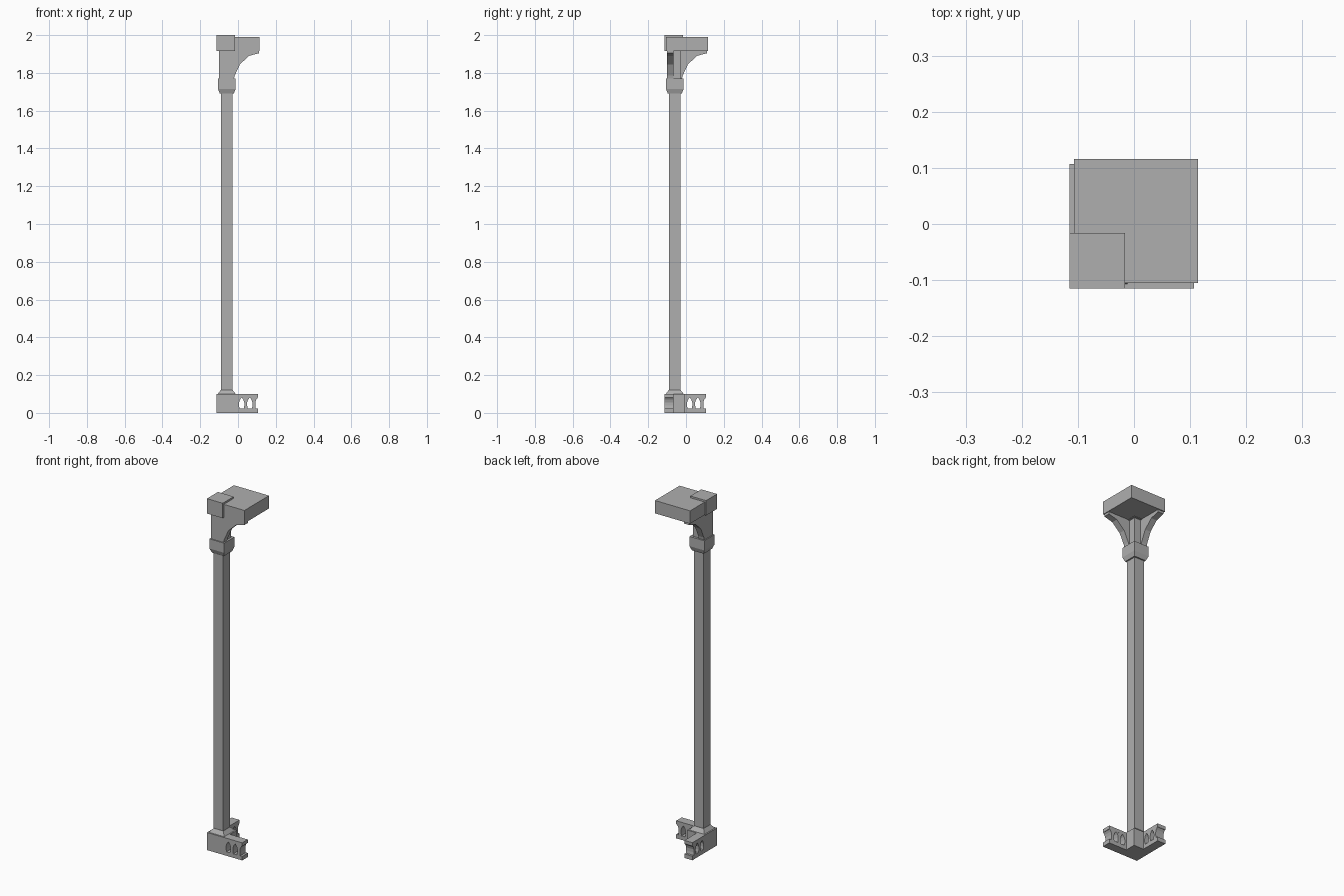
import bpy, bmesh

if "Cube" in bpy.data.objects:
    bpy.data.objects.remove(bpy.data.objects["Cube"])

# Dark grey stone shared by every part
stone = bpy.data.materials.new("dark_stone")
stone.diffuse_color = (.43, .43, .43, 1)
stone.use_nodes = True
stone.node_tree.nodes["Principled BSDF"].inputs["Base Color"].default_value = stone.diffuse_color


def build(name, verts, faces):
    me = bpy.data.meshes.new(name)
    me.from_pydata(verts, [], faces)
    me.materials.append(stone)
    bm = bmesh.new()
    bm.from_mesh(me)
    bmesh.ops.recalc_face_normals(bm, faces=bm.faces)
    bm.to_mesh(me)
    bm.free()
    ob = bpy.data.objects.new(name, me)
    bpy.context.collection.objects.link(ob)
    return ob


def stack(name, levels):
    """Square rings (low, high, z), same range in x and y, joined upwards."""
    verts, faces = [], []
    for a, b, z in levels:
        verts += [(a, a, z), (b, a, z), (b, b, z), (a, b, z)]
    for i in range(len(levels) - 1):
        o = 4 * i
        for k in range(4):
            n = (k + 1) % 4
            faces.append((o + k, o + n, o + 4 + n, o + 4 + k))
    faces.append((3, 2, 1, 0))
    faces.append(tuple(range(len(verts) - 4, len(verts))))
    return build(name, verts, faces)


def prism(name, outline, t0, t1, along_y):
    """Outline (u, z) extruded from t0 to t1; u runs along x or y."""
    n = len(outline)
    verts = [(t, u, z) if along_y else (u, t, z)
             for t in (t0, t1) for u, z in outline]
    faces = [tuple(range(n)), tuple(range(n, 2 * n))]
    faces += [(i, (i + 1) % n, n + (i + 1) % n, n + i) for i in range(n)]
    return build(name, verts, faces)


def rect(u0, u1, z0, z1):
    return [(u0, z0), (u1, z0), (u1, z1), (u0, z1)]


# Corner post: base, shaft, capital and upper core
stack("base_block", [(-.115, -.004, 0), (-.115, -.004, .1)])
stack("base_bevel", [(-.107, -.012, .1), (-.091, -.029, .122)])
stack("shaft", [(-.09, -.03, .11), (-.09, -.03, 1.7)])
stack("capital", [(-.096, -.022, 1.69), (-.106, -.013, 1.715),
                  (-.106, -.013, 1.77)])
stack("upper_core", [(-.099, -.026, 1.765), (-.099, -.026, 1.925)])

# Roof slab and corner cap
slab = stack("roof_slab", [(-.107, .114, 1.917), (-.107, .114, 1.99)])
slab.location.y = .002
stack("corner_cap", [(-.115, -.016, 1.915), (-.115, -.016, 2.0)])

# Opening half widths by height give the waisted balusters
pitch = .043
opening = [(.022, .011), (.038, .014), (.055, .014), (.07, .009), (.082, 0)]
bracket = [(-.1, 1.765), (-.022, 1.765), (-.018, 1.785), (.01, 1.845),
           (.058, 1.89), (.11, 1.904), (.11, 1.919), (-.1, 1.919)]

for along_y in (False, True):
    tag = "_side" if along_y else "_front"
    # Balustrade arm: rails and balusters
    prism("bottom_rail" + tag, rect(-.01, .107, 0, .023), -.115, -.065, along_y)
    prism("top_rail" + tag, rect(-.01, .107, .081, .1), -.115, -.065, along_y)
    for i in range(3):
        c = -.002 + pitch * i
        right = [(c + pitch / 2 - w, z) for z, w in opening]
        left = [(c - pitch / 2 + w, z) for z, w in reversed(opening)]
        if i == 0:
            left = [(c - .006, .082), (c - .006, .022)]
        prism("baluster%d" % (i + 1) + tag, right + left, -.1148, -.0652, along_y)
    # Curved bracket under the roof
    prism("bracket" + tag, bracket, -.1, -.065, along_y)
